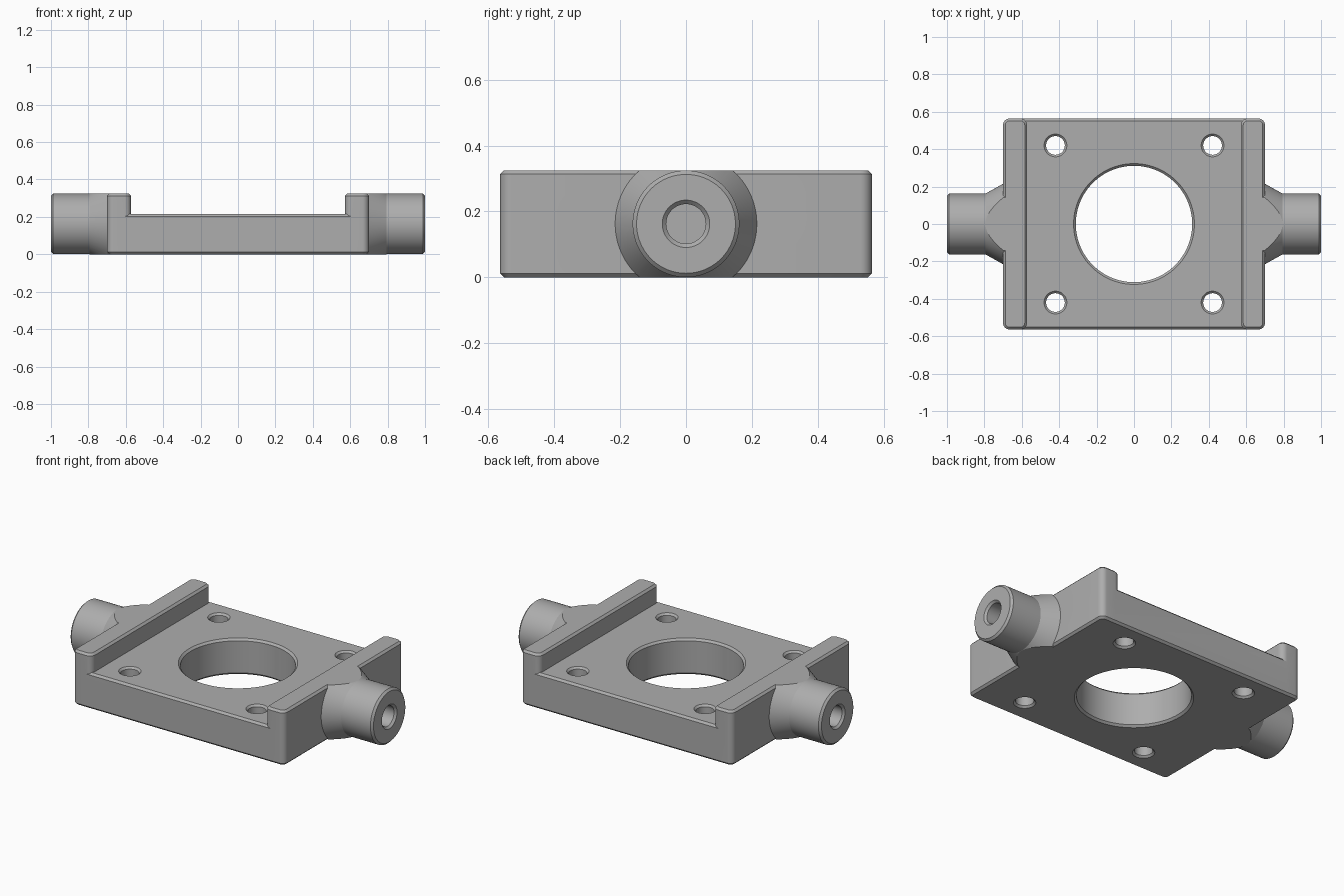
import bpy, bmesh
from math import sin, cos, pi, radians
from mathutils import Matrix

old = bpy.data.objects.get("Cube")
if old:
    bpy.data.objects.remove(old)

HX, HY, WALL, FLOOR, TOP = 0.70, 0.564, 0.128, 0.215, 0.325
MID = TOP / 2
EDGE = 0.012

steel = bpy.data.materials.new("grey steel")
steel.use_nodes = True
grey = (0.42, 0.42, 0.42, 1)
steel.diffuse_color = grey
steel.node_tree.nodes["Principled BSDF"].inputs["Base Color"].default_value = grey


def rings_to_object(name, rings, matrix=Matrix()):
    """Join equal-length rings of points into a closed, capped solid."""
    bm = bmesh.new()
    loops = [[bm.verts.new(p) for p in ring] for ring in rings]
    n = len(loops[0])
    for a, b in zip(loops, loops[1:]):
        for i in range(n):
            j = (i + 1) % n
            bm.faces.new((a[i], a[j], b[j], b[i]))
    bm.faces.new(loops[0][::-1])
    bm.faces.new(loops[-1])
    bmesh.ops.recalc_face_normals(bm, faces=bm.faces)
    mesh = bpy.data.meshes.new(name)
    bm.to_mesh(mesh)
    bm.free()
    mesh.transform(matrix)
    mesh.materials.append(steel)
    obj = bpy.data.objects.new(name, mesh)
    bpy.context.collection.objects.link(obj)
    return obj


def lathe(name, profile, matrix=Matrix(), n=96):
    """Turn a (radius, height) profile around z."""
    return rings_to_object(name, [
        [(r * cos(2 * pi * i / n), r * sin(2 * pi * i / n), z) for i in range(n)]
        for r, z in profile], matrix)


def outline(hx, hy, r, z, cx, steps=8):
    """Rounded rectangle at height z."""
    pts = []
    for k, (sx, sy) in enumerate(((1, 1), (-1, 1), (-1, -1), (1, -1))):
        for s in range(steps + 1):
            a = (k + s / steps) * pi / 2
            pts.append((cx + sx * (hx - r) + r * cos(a), sy * (hy - r) + r * sin(a), z))
    return pts


def slab(name, hx, hy, height, cx=0):
    """Rounded block with chamfered top and bottom edges."""
    r, e = 0.035, EDGE
    levels = ((e, 0), (0, e), (0, height - e), (e, height))
    return rings_to_object(name, [outline(hx - d, hy - d, r - d, z, cx) for d, z in levels])


def boolean(target, tool, operation):
    """Apply a boolean and discard the tool."""
    mod = target.modifiers.new("Boolean", "BOOLEAN")
    mod.operation, mod.object, mod.solver = operation, tool, "EXACT"
    bpy.context.view_layer.objects.active = target
    bpy.ops.object.modifier_apply(modifier=mod.name)
    bpy.data.objects.remove(tool)


def side_axis(side):
    """Point the lathe axis outward along x at mid height."""
    return Matrix.Translation((0, 0, MID)) @ Matrix.Rotation(side * pi / 2, 4, "Y")


# Base plate with a raised wall on each side
body = slab("trunnion_plate", HX, HY, FLOOR)
for side in (-1, 1):
    wall = slab("side_wall", WALL / 2, HY, TOP, side * (HX - WALL / 2))
    boolean(body, wall, "UNION")

# Flared trunnions, trimmed flush with the plate underside and wall tops
for side in (-1, 1):
    pin = lathe("trunnion", [(0.215, 0.62), (0.215, HX), (0.162, 0.795),
                             (0.162, 1 - EDGE), (0.15, 1)], side_axis(side))
    trim = rings_to_object("trim_block", [
        [(-2, -1, z), (2, -1, z), (2, 1, z), (-2, 1, z)] for z in (0, TOP)])
    boolean(pin, trim, "INTERSECT")
    boolean(body, pin, "UNION")

# Blind bores in the trunnion ends
for side in (-1, 1):
    bore = lathe("bore_cutter", [(0.06, 0.74), (0.06, 1 - EDGE), (0.084, 1 + EDGE)],
                 side_axis(side), 64)
    boolean(body, bore, "DIFFERENCE")


def through_hole(x, y, r, e, n):
    """Hole through the plate, countersunk on both faces."""
    cutter = lathe("hole_cutter", [(r + 2 * e, -e), (r, e), (r, FLOOR - e), (r + 2 * e, FLOOR + e)],
                   Matrix.Translation((x, y, 0)), n)
    boolean(body, cutter, "DIFFERENCE")


# Central opening and four bolt holes
through_hole(0, 0, 0.311, EDGE, 96)
for x in (-0.42, 0.42):
    for y in (-0.42, 0.42):
        through_hole(x, y, 0.05, 0.011, 48)

# Smooth the round surfaces, keep the chamfers crisp
for o in bpy.context.selected_objects:
    o.select_set(False)
body.select_set(True)
bpy.context.view_layer.objects.active = body
bpy.ops.object.shade_smooth_by_angle(angle=radians(25))
